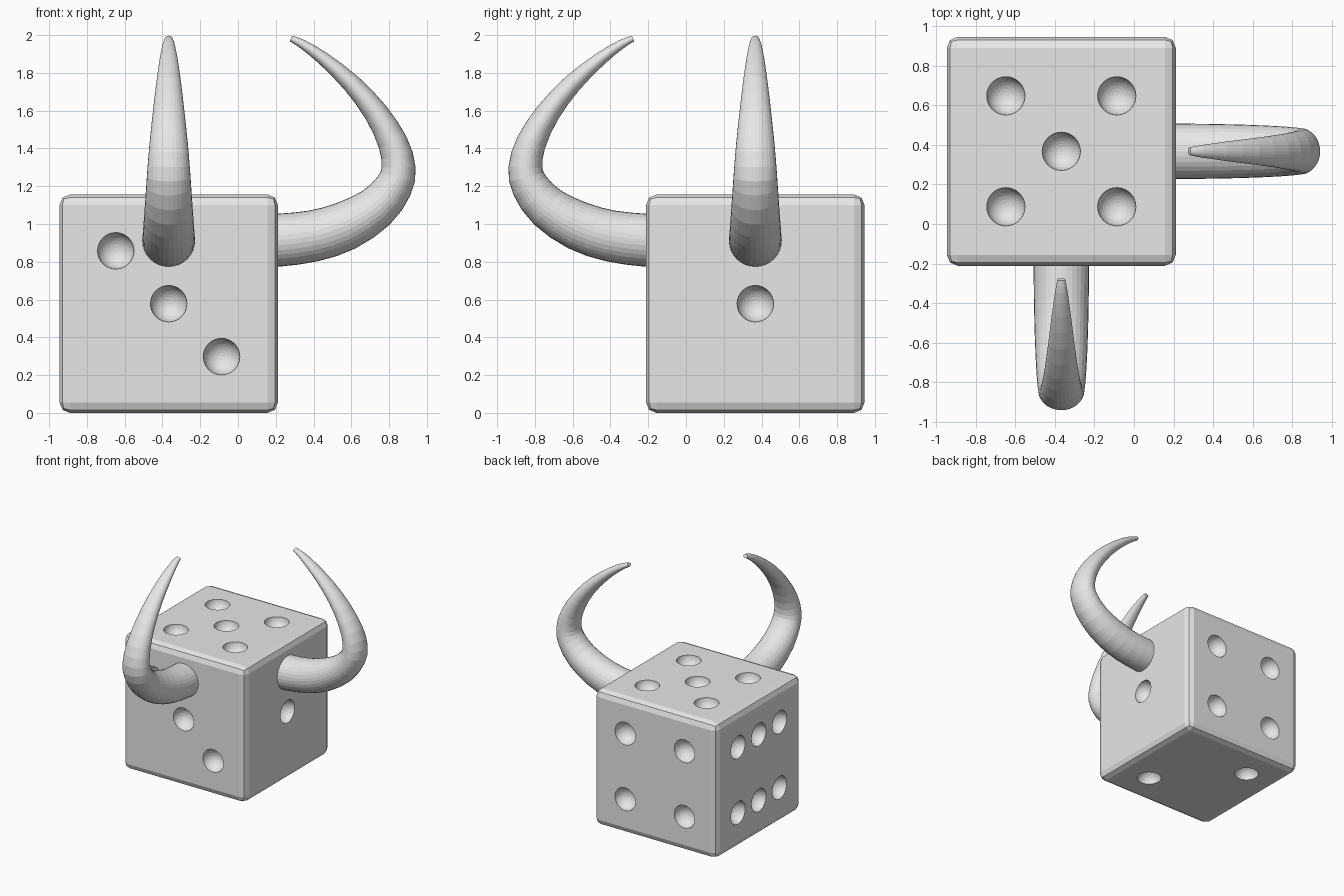
import bpy, bmesh, math
from mathutils import Vector, Matrix

if "Cube" in bpy.data.objects:
    bpy.data.objects.remove(bpy.data.objects["Cube"])

grey = bpy.data.materials.new("light_grey")
grey.use_nodes = True
grey.diffuse_color = (0.8, 0.8, 0.8, 1)
grey.node_tree.nodes["Principled BSDF"].inputs["Base Color"].default_value = (0.8, 0.8, 0.8, 1)

HALF = 0.578
CENTRE = Vector((-0.367, 0.367, HALF))
PIP_R, STEP = 0.097, 0.28


def add_object(name, bm):
    bmesh.ops.recalc_face_normals(bm, faces=bm.faces)
    mesh = bpy.data.meshes.new(name)
    bm.to_mesh(mesh)
    bm.free()
    mesh.materials.append(grey)
    obj = bpy.data.objects.new(name, mesh)
    bpy.context.collection.objects.link(obj)
    return obj


# Die body: bevelled cube
bm = bmesh.new()
bmesh.ops.create_cube(bm, size=2 * HALF, matrix=Matrix.Translation(CENTRE))
bmesh.ops.bevel(bm, geom=bm.edges[:], offset=0.055, segments=2, profile=0.5, affect='EDGES')
body = add_object("die_body", bm)

# Pips: face normal, the two axes across the face, and grid positions
X, Y, Z = Vector((1, 0, 0)), Vector((0, 1, 0)), Vector((0, 0, 1))
corners = [(a, b) for a in (-1, 1) for b in (-1, 1)]
diagonal = [(-1, 1), (1, -1)]
pips = [
    (X, Y, Z, [(0, 0)]),
    (-Z, X, Y, diagonal),
    (-Y, X, Z, diagonal + [(0, 0)]),
    (Y, X, Z, corners),
    (Z, X, Y, corners + [(0, 0)]),
    (-X, Y, Z, corners + [(0, -1), (0, 1)]),
]
bm = bmesh.new()
for normal, across, up, spots in pips:
    for a, b in spots:
        spot = CENTRE + normal * (HALF + 0.003) + (across * a + up * b) * STEP
        turn = normal.to_track_quat('Z', 'Y').to_matrix().to_4x4()
        bmesh.ops.create_uvsphere(bm, u_segments=32, v_segments=16, radius=PIP_R,
                                  matrix=Matrix.Translation(spot) @ turn)
cutter = add_object("pip_cutter", bm)
cutter.hide_render = True

cut = body.modifiers.new("pips", 'BOOLEAN')
cut.operation = 'DIFFERENCE'
cut.solver = 'EXACT'
cut.object = cutter
bpy.context.view_layer.objects.active = body
bpy.ops.object.modifier_apply(modifier=cut.name)
bpy.data.objects.remove(cutter)

# Horn path: outward, height, radius in the bend plane, radius across it
HORN = [
    (0.10, 0.912, 0.14, 0.14), (0.22, 0.915, 0.14, 0.14), (0.40, 0.937, 0.136, 0.138),
    (0.57, 0.99, 0.13, 0.134), (0.73, 1.085, 0.115, 0.127), (0.825, 1.20, 0.1, 0.119),
    (0.85, 1.30, 0.09, 0.112), (0.82, 1.43, 0.079, 0.101), (0.73, 1.59, 0.064, 0.084),
    (0.60, 1.745, 0.05, 0.066), (0.45, 1.877, 0.035, 0.047), (0.34, 1.953, 0.024, 0.031),
    (0.28, 1.982, 0.016, 0.02),
]


def smooth_path(points, steps):
    pts = [Vector(p) for p in points]
    ends = [2 * pts[0] - pts[1]] + pts + [2 * pts[-1] - pts[-2]]
    out = []
    for p, q, r, s in zip(ends, ends[1:], ends[2:], ends[3:]):
        for k in range(steps):
            t = k / steps
            out.append(q + (r - p) * (t / 2) + (2 * p - 5 * q + 4 * r - s) * (t * t / 2)
                       + (3 * q - p - 3 * r + s) * (t ** 3 / 2))
    return out + [pts[-1]]


def add_horn(name, outward, side, origin, sides=32):
    path = smooth_path(HORN, 2)
    bm = bmesh.new()
    rings = []
    for i, (u, z, r_in, r_across) in enumerate(path):
        tangent = path[min(i + 1, len(path) - 1)] - path[max(i - 1, 0)]
        d = Vector((tangent[0], tangent[1])).normalized()
        bend = outward * -d.y + Z * d.x
        mid = origin + outward * u + Z * z
        angles = [math.tau * k / sides for k in range(sides)]
        rings.append([bm.verts.new(mid + bend * (r_in * math.cos(a))
                                   + side * (r_across * math.sin(a))) for a in angles])
    for low, high in zip(rings, rings[1:]):
        for k in range(sides):
            n = (k + 1) % sides
            bm.faces.new((low[k], low[n], high[n], high[k]))
    bm.faces.new(rings[0])
    bm.faces.new(rings[-1])
    return add_object(name, bm)


add_horn("left_horn", X, Y, Y * CENTRE.y)
add_horn("front_horn", -Y, X, X * CENTRE.x)
